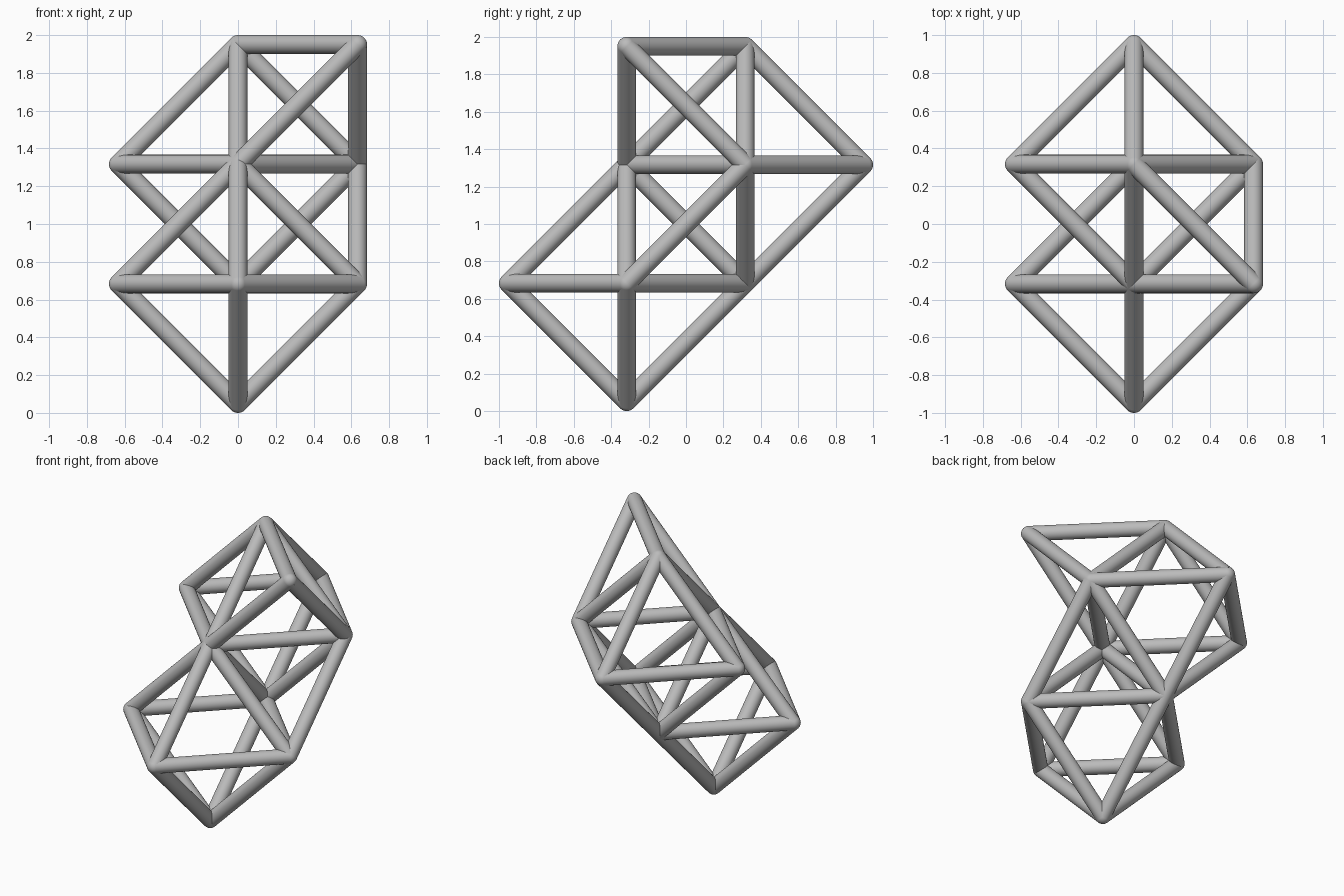
import bpy
from itertools import combinations
from mathutils import Vector

cube = bpy.data.objects.get("Cube")
if cube:
    bpy.data.objects.remove(cube, do_unlink=True)

R = 0.05                    # beam radius
H = (2 - 2 * R) / 3         # lattice step

steel = bpy.data.materials.new("grey_steel")
steel.use_nodes = True
colour = (0.5, 0.5, 0.5, 1)
steel.diffuse_color = colour
steel.node_tree.nodes["Principled BSDF"].inputs["Base Color"].default_value = colour


def finish(name):
    ob = bpy.context.object
    ob.name = name
    ob.data.materials.append(steel)
    bpy.ops.object.shade_smooth_by_angle()


def position(node):
    i, j, k = node
    return Vector((i * H, (j - 1.5) * H, k * H + R))


def joint(node):
    bpy.ops.mesh.primitive_uv_sphere_add(segments=32, ring_count=16, radius=R,
                                         location=position(node))
    finish("joint")


def beam(a, b):
    p, q = position(a), position(b)
    bpy.ops.mesh.primitive_cylinder_add(
        vertices=32, radius=R, depth=(q - p).length, location=(p + q) / 2,
        rotation=(q - p).to_track_quat("Z", "Y").to_euler())
    finish("beam")


def octahedron(i, j, k):
    """Corner nodes and twelve edges around a lattice centre."""
    c = Vector((i, j, k))
    axes = [Vector(v) for v in ((1, 0, 0), (0, 1, 0), (0, 0, 1))]
    corners = [tuple(int(n) for n in c + s * a) for a in axes for s in (-1, 1)]
    return [frozenset(pair) for pair in combinations(corners, 2)
            if sum(x != y for x, y in zip(*pair)) == 2]


# Two octahedral cells sharing one edge
edges = set(octahedron(0, 1, 1)) | set(octahedron(0, 2, 2))
# Brace that closes the tetrahedron between the cells
edges.add(frozenset({(1, 1, 1), (1, 2, 2)}))
# Tetrahedron on the upper cell
apex = (1, 1, 3)
for foot in ((0, 1, 2), (0, 2, 3), (1, 2, 2)):
    edges.add(frozenset({apex, foot}))

for edge in sorted(sorted(e) for e in edges):
    beam(*edge)
for node in sorted(set().union(*edges)):
    joint(node)
